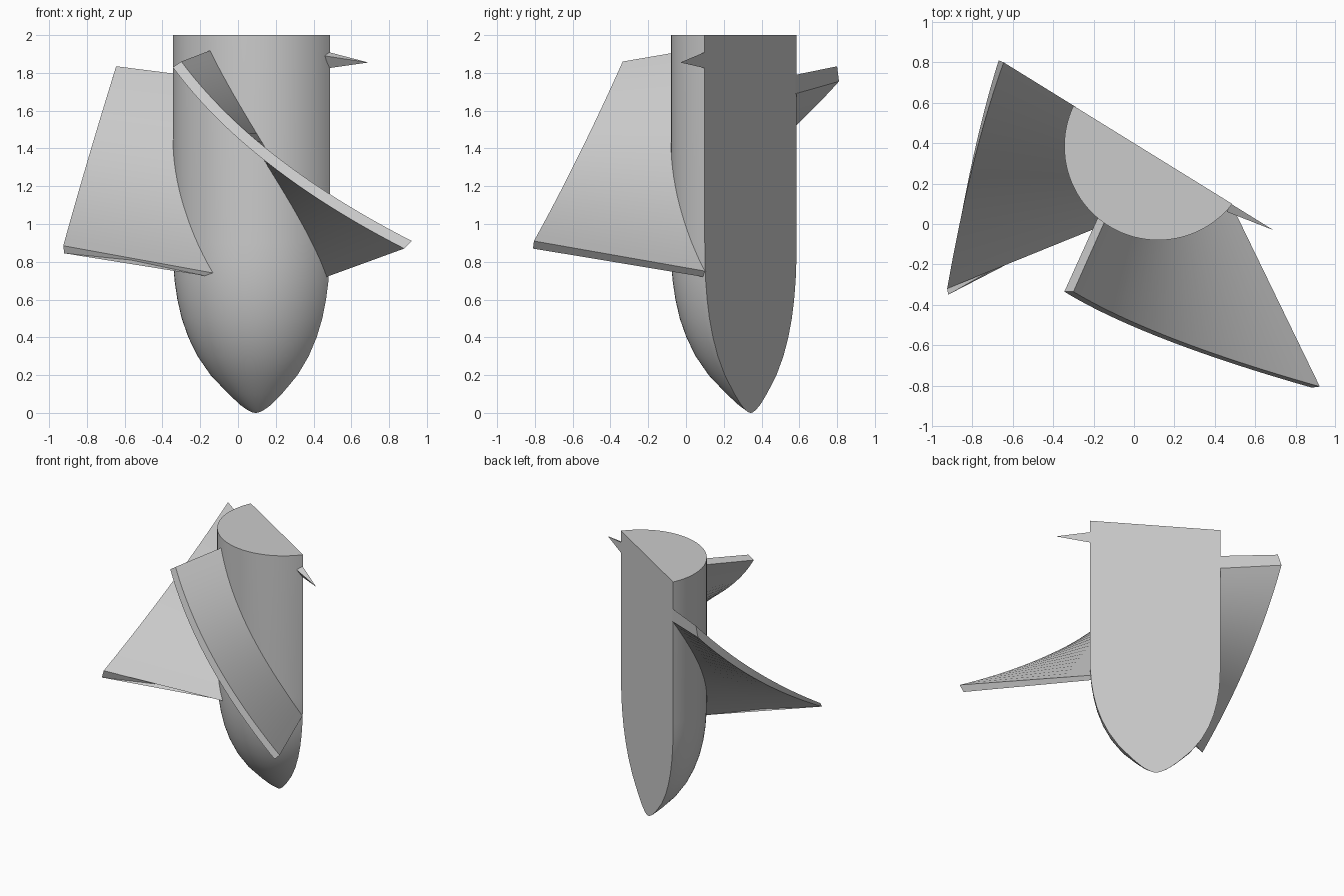
import bpy, bmesh
from math import radians, cos, sin
from mathutils import Vector, Matrix

cube = bpy.data.objects.get("Cube")
if cube:
    bpy.data.objects.remove(cube, do_unlink=True)

grey = bpy.data.materials.new("light_grey")
grey.use_nodes = True
COLOR = (0.6, 0.6, 0.6, 1)
grey.diffuse_color = COLOR
grey.node_tree.nodes["Principled BSDF"].inputs["Base Color"].default_value = COLOR

AXIS = Vector((0.12, 0.385, 0))
CUT_POINT = Vector((0.094, 0.342, 0))
CUT_NORMAL = Vector((0.526, 0.851, 0))


def finish(name, bm):
    bmesh.ops.recalc_face_normals(bm, faces=bm.faces)
    mesh = bpy.data.meshes.new(name)
    bm.to_mesh(mesh)
    bm.free()
    obj = bpy.data.objects.new(name, mesh)
    bpy.context.collection.objects.link(obj)
    mesh.materials.append(grey)
    bpy.ops.object.select_all(action='DESELECT')
    obj.select_set(True)
    bpy.context.view_layer.objects.active = obj
    bpy.ops.object.shade_smooth_by_angle(angle=radians(30))
    return obj


def through(p, q, r, t):
    """Point on the quadratic that passes through three points."""
    p, q, r = Vector(p), Vector(q), Vector(r)
    return p * (1 - t) * (1 - 2 * t) + q * 4 * t * (1 - t) + r * t * (2 * t - 1)


def root(start, end, t):
    """Point on the helix where a blade meets the hub: (degrees, height)."""
    a = radians(start[0] + (end[0] - start[0]) * t)
    z = start[1] + (end[1] - start[1]) * t
    return AXIS + Vector((0.455 * cos(a), 0.455 * sin(a), z))


def blade(name, top_rim, low_rim, top_root, low_root, steps=24):
    bm = bmesh.new()
    rows = []
    for i in range(steps + 1):
        t = i / steps
        corners = (through(*top_rim, t), root(*top_root, t),
                   root(*low_root, t), through(*low_rim, t))
        rows.append([bm.verts.new(c) for c in corners])
    for a, b in zip(rows, rows[1:]):
        for k in range(4):
            m = (k + 1) % 4
            bm.faces.new((a[k], a[m], b[m], b[k]))
    bm.faces.new(rows[0])
    bm.faces.new(rows[-1][::-1])
    return finish(name, bm)


# Hub: revolved bullet profile, sliced lengthwise just off its axis
profile = [(0, -0.015), (0.025, -0.01), (0.05, 0), (0.105, 0.04), (0.17, 0.1),
           (0.265, 0.2), (0.334, 0.3), (0.383, 0.4), (0.418, 0.5),
           (0.441, 0.6), (0.456, 0.7), (0.463, 0.8), (0.465, 0.9),
           (0.465, 2), (0, 2)]
bm = bmesh.new()
verts = [bm.verts.new(AXIS + Vector((r, 0, z))) for r, z in profile]
edges = [bm.edges.new(pair) for pair in zip(verts, verts[1:])]
bmesh.ops.spin(bm, geom=verts + edges, cent=AXIS, axis=(0, 0, 1),
               angle=radians(360), steps=96, use_duplicate=False)
bmesh.ops.remove_doubles(bm, verts=bm.verts, dist=0.0005)
cut = bmesh.ops.bisect_plane(bm, geom=bm.verts[:] + bm.edges[:] + bm.faces[:],
                             plane_co=CUT_POINT, plane_no=CUT_NORMAL,
                             clear_outer=True)
rim = [e for e in bm.edges if e.is_boundary]
bmesh.ops.contextual_create(bm, geom=rim)
finish("hub", bm)

# Front blade
blade("front_blade",
      ((-0.3, -0.335, 1.86), (0.2, -0.57, 1.36), (0.92, -0.805, 0.91)),
      ((-0.345, -0.335, 1.83), (0.155, -0.572, 1.325), (0.88, -0.81, 0.87)),
      ((234.5, 1.92), (322, 0.75)),
      ((229.5, 1.89), (320, 0.72)))

# Right blade, ending on the slice
blade("right_blade",
      ((-0.645, 0.8, 1.835), (-0.795, 0.3, 1.34), (-0.925, -0.32, 0.885)),
      ((-0.67, 0.81, 1.755), (-0.805, 0.29, 1.27), (-0.92, -0.35, 0.845)),
      ((154.5, 1.79), (237, 0.74)),
      ((154.5, 1.69), (230, 0.725)))

# Left blade: only a pointed sliver is left by the slice
bm = bmesh.new()
points = [(0.48, 0.1, 1.91), (0.48, 0.1, 1.825), (0.46, 0.06, 1.89),
          (0.69, -0.03, 1.855)]
sliver = [bm.verts.new(p) for p in points]
for tri in ((0, 1, 2), (0, 1, 3), (1, 2, 3), (2, 0, 3)):
    bm.faces.new([sliver[i] for i in tri])
finish("left_blade_tip", bm)
